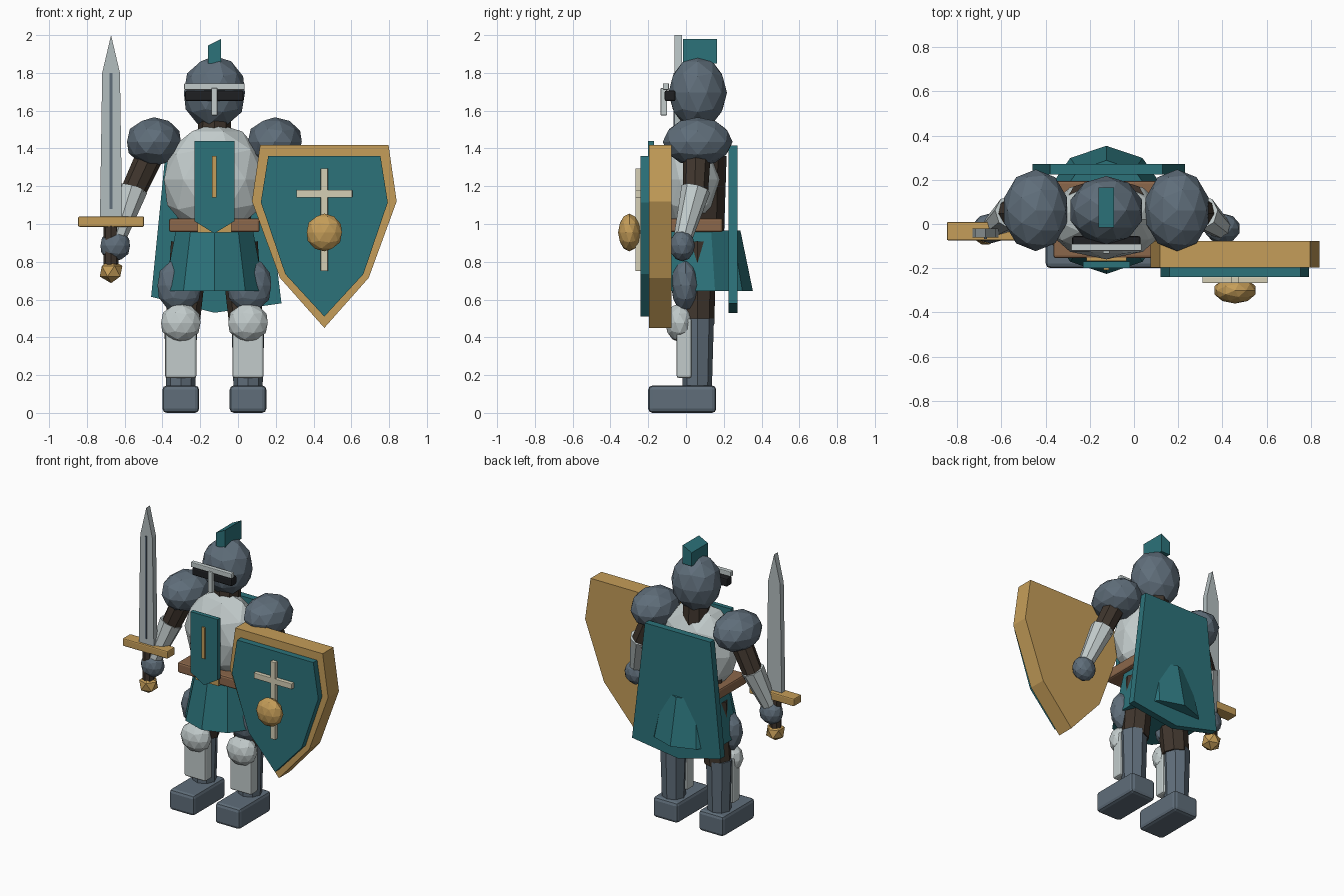
import bpy, bmesh, math
from mathutils import Vector

if "Cube" in bpy.data.objects:
    bpy.data.objects.remove(bpy.data.objects["Cube"])

CX = -0.125   # body mirror plane
CY = 0.06     # body depth centre


def mat(name, r, g, b):
    m = bpy.data.materials.new(name)
    m.diffuse_color = (r, g, b, 1)
    m.use_nodes = True
    m.node_tree.nodes["Principled BSDF"].inputs["Base Color"].default_value = m.diffuse_color
    return m


STEEL = mat("dark steel", 0.115, 0.155, 0.195)
LIGHT = mat("pale steel", 0.54, 0.60, 0.60)
BLADE = mat("blade steel", 0.45, 0.51, 0.52)
TEAL = mat("teal cloth", 0.025, 0.17, 0.195)
GOLD = mat("gold", 0.56, 0.34, 0.10)
LEATHER = mat("brown leather", 0.26, 0.135, 0.07)
DARK = mat("dark leather", 0.05, 0.036, 0.026)
BLACK = mat("black", 0.013, 0.014, 0.016)
CREAM = mat("cream", 0.66, 0.62, 0.46)


def finish(name, bm, m, bevel=0, segments=2):
    bmesh.ops.recalc_face_normals(bm, faces=bm.faces[:])
    me = bpy.data.meshes.new(name)
    bm.to_mesh(me)
    bm.free()
    me.materials.append(m)
    ob = bpy.data.objects.new(name, me)
    bpy.context.collection.objects.link(ob)
    if bevel:
        b = ob.modifiers.new("bevel", 'BEVEL')
        b.width, b.segments = bevel, segments
    return ob


def box(name, m, x0, x1, y0, y1, z0, z1, bevel=0):
    bm = bmesh.new()
    bmesh.ops.create_cube(bm, size=1)
    for v in bm.verts:
        v.co = ((x0 + x1) / 2 + v.co.x * (x1 - x0),
                (y0 + y1) / 2 + v.co.y * (y1 - y0),
                (z0 + z1) / 2 + v.co.z * (z1 - z0))
    return finish(name, bm, m, bevel)


def ball(name, m, centre, radii, sub=2):
    bm = bmesh.new()
    bmesh.ops.create_icosphere(bm, subdivisions=sub, radius=1)
    for v in bm.verts:
        v.co = [c + p * r for c, p, r in zip(centre, v.co, radii)]
    return finish(name, bm, m)


def limb(name, m, a, b, ra, rb, sides=8, sx=1.0, sy=1.0):
    """Tapered prism from point a to point b."""
    a, b = Vector(a), Vector(b)
    d = b - a
    rot = d.to_track_quat('Z', 'Y').to_matrix()
    if abs(d.x) + abs(d.y) < 1e-6:
        rot.identity()
    bm = bmesh.new()
    bmesh.ops.create_cone(bm, cap_ends=True, segments=sides,
                          radius1=ra, radius2=rb, depth=d.length)
    for v in bm.verts:
        v.co = (a + b) / 2 + rot @ Vector((v.co.x * sx, v.co.y * sy, v.co.z))
    return finish(name, bm, m)


def plate(name, m, pts, y0, y1, bevel=0):
    """Front outline of (x, z) points given thickness along y."""
    bm = bmesh.new()
    f = bm.faces.new([bm.verts.new((x, y0, z)) for x, z in pts])
    ext = bmesh.ops.extrude_face_region(bm, geom=[f])
    for g in ext['geom']:
        if isinstance(g, bmesh.types.BMVert):
            g.co.y = y1
    return finish(name, bm, m, bevel)


def symmetric(cx, half):
    """Mirror a list of (half width, z) into a closed outline."""
    return ([(cx - w, z) for w, z in half] +
            [(cx + w, z) for w, z in reversed(half) if w > 0])


# legs and arms on both sides
for s, side in ((-1, "right"), (1, "left")):
    def X(o):
        return CX + s * o
    lx = X(0.178)
    box(side + "_boot", STEEL, lx - 0.097, lx + 0.097, -0.20, 0.16, 0.0, 0.145, 0.022)
    limb(side + "_shin", STEEL, (lx, CY, 0.13), (lx, CY, 0.50), 0.077, 0.088)
    box(side + "_greave", LIGHT, lx - 0.083, lx + 0.083, -0.05, 0.03, 0.185, 0.50, 0.012)
    ball(side + "_knee", LIGHT, (lx, -0.033, 0.477), (0.11, 0.078, 0.103))
    limb(side + "_thigh", DARK, (lx - s * 0.01, CY, 0.47), (X(0.13), CY, 0.90), 0.09, 0.10)
    ball(side + "_thigh_guard", STEEL, (X(0.185), -0.003, 0.675), (0.122, 0.077, 0.145))
    ball(side + "_pauldron", STEEL, (X(0.32), 0.062, 1.435), (0.15, 0.185, 0.13))
    limb(side + "_upper_arm", DARK, (X(0.31), CY, 1.43), (X(0.44), 0.05, 1.15), 0.075, 0.066)
    limb(side + "_forearm", LIGHT, (X(0.43), 0.052, 1.185), (X(0.515), -0.015, 0.93), 0.078, 0.05)
    ball(side + "_gauntlet", STEEL, (X(0.525), -0.02, 0.885), (0.082, 0.068, 0.083))

# torso and clothing
limb("under_torso", DARK, (CX, CY, 0.90), (CX, CY, 1.36), 0.14, 0.155, 8, 1.35, 1.0)
ball("breastplate", LIGHT, (CX, 0.02, 1.235), (0.28, 0.18, 0.30))
box("belt", LEATHER, CX - 0.24, CX + 0.24, -0.155, 0.195, 0.957, 1.03, 0.012)
box("buckle", GOLD, CX - 0.09, CX + 0.09, -0.168, -0.14, 0.955, 1.025)
limb("skirt", TEAL, (CX, 0.064, 0.645), (CX, 0.064, 0.965), 0.29, 0.224, 10, 0.96, 1.0)
plate("tabard", TEAL, symmetric(CX, [(0.106, 1.44), (0.106, 1.015), (0, 0.95)]), -0.20, -0.17)
box("tabard_stripe", GOLD, CX - 0.012, CX + 0.012, -0.209, -0.20, 1.14, 1.36)
plate("cape", TEAL, [(-0.38, 1.415), (-0.46, 0.615), (-0.125, 0.53),
                     (0.23, 0.58), (0.13, 1.415)], 0.225, 0.272)

# head and helmet
limb("neck", DARK, (CX, CY, 1.42), (CX, CY, 1.60), 0.09, 0.085)
ball("helmet", STEEL, (CX, 0.062, 1.695), (0.17, 0.155, 0.195))
box("visor_slot", BLACK, CX - 0.155, CX + 0.155, -0.113, -0.055, 1.65, 1.707, 0.01)
box("brow_bar", LIGHT, CX - 0.16, CX + 0.16, -0.122, -0.09, 1.71, 1.745, 0.005)
box("nose_guard", LIGHT, CX - 0.016, CX + 0.016, -0.135, -0.10, 1.575, 1.72, 0.005)
plate("crest", TEAL, [(-0.16, 1.85), (-0.09, 1.85), (-0.09, 1.98), (-0.16, 1.945)], -0.015, 0.165)

# sword
SX = -0.672
plate("blade", BLADE, symmetric(SX, [(0, 2.0), (0.047, 1.80), (0.059, 1.02)]), -0.06, -0.02)
box("fuller", STEEL, SX - 0.007, SX + 0.007, -0.067, -0.06, 1.08, 1.80)
box("crossguard", GOLD, SX - 0.175, SX + 0.175, -0.075, 0.01, 0.985, 1.04, 0.008)
limb("grip", DARK, (SX, -0.035, 0.78), (SX, -0.035, 1.0), 0.04, 0.04)
ball("pommel", GOLD, (SX, -0.035, 0.75), (0.067, 0.067, 0.063), 1)

# shield
HX = 0.457
plate("shield_body", GOLD, symmetric(HX, [(0.34, 1.417), (0.383, 1.12), (0.235, 0.715), (0, 0.45)]),
      -0.197, -0.077)
plate("shield_face", TEAL, symmetric(HX, [(0.297, 1.36), (0.336, 1.115), (0.207, 0.735), (0, 0.51)]),
      -0.24, -0.197)
box("cross_upright", CREAM, HX - 0.019, HX + 0.019, -0.268, -0.238, 0.75, 1.295, 0.004)
box("cross_arm", CREAM, HX - 0.148, HX + 0.148, -0.268, -0.238, 1.14, 1.18, 0.004)
ball("shield_boss", GOLD, (HX, -0.30, 0.955), (0.098, 0.06, 0.10))
